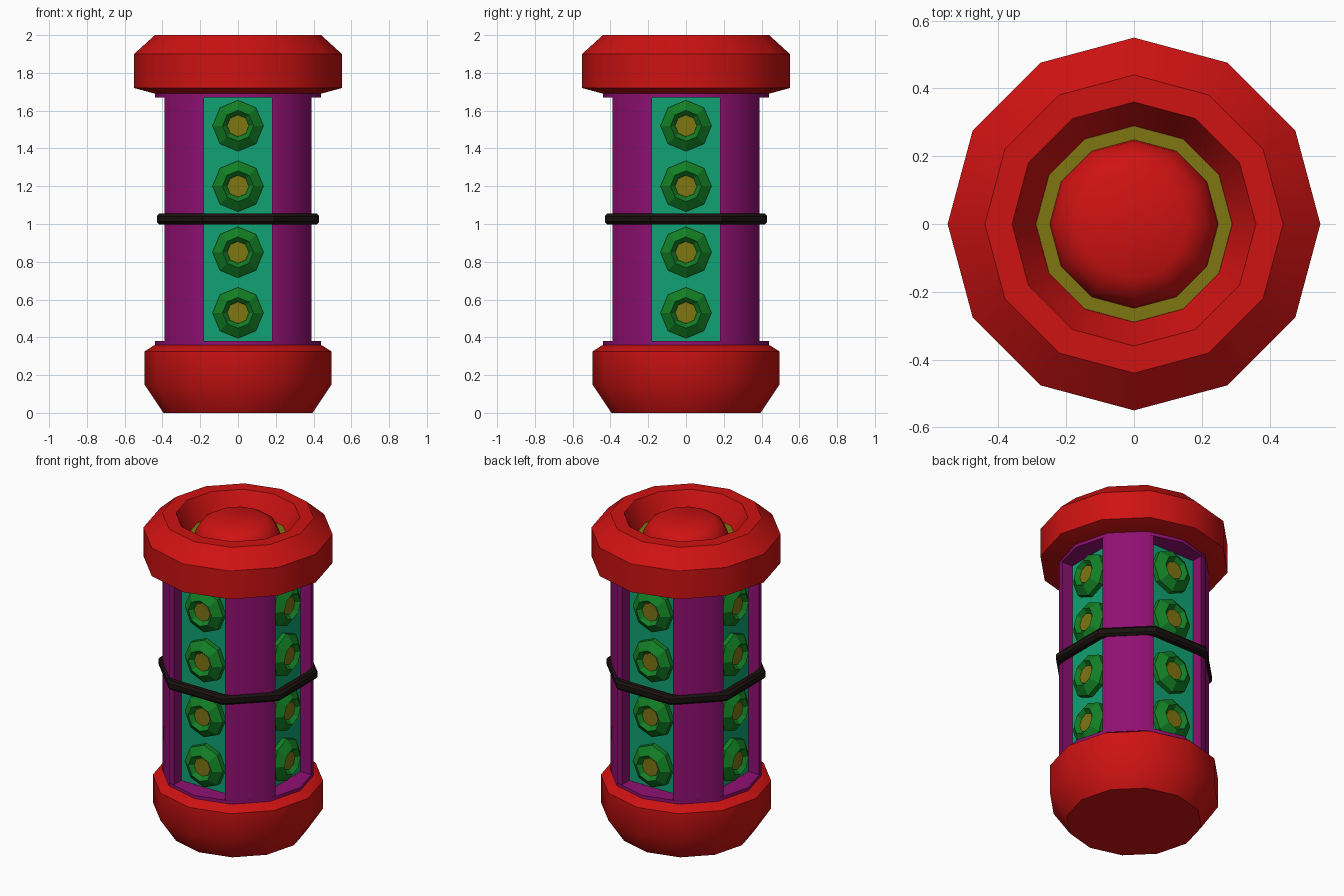
import bpy, bmesh, math
from mathutils import Matrix

if "Cube" in bpy.data.objects:
    bpy.data.objects.remove(bpy.data.objects["Cube"])


def material(name, r, g, b):
    m = bpy.data.materials.new(name)
    m.diffuse_color = (r, g, b, 1)
    m.use_nodes = True
    m.node_tree.nodes["Principled BSDF"].inputs["Base Color"].default_value = m.diffuse_color
    return m


RED = material("red", 0.62, 0.006, 0.006)
PURPLE = material("purple", 0.28, 0.005, 0.17)
TEAL = material("teal", 0.005, 0.36, 0.17)
GREEN = material("green", 0.006, 0.21, 0.018)
OLIVE = material("olive", 0.21, 0.18, 0.006)
BLACK = material("black", 0.010, 0.006, 0.005)


def loft(name, rings, mat, matrix=Matrix(), closed=False, smooth=35):
    """Skin a list of point rings; cap both ends, or join last to first."""
    bm = bmesh.new()
    vs = [[bm.verts.new(p) for p in ring] for ring in rings]
    n = len(rings[0])
    pairs = list(zip(vs, vs[1:])) + ([(vs[-1], vs[0])] if closed else [])
    for a, b in pairs:
        for i in range(n):
            j = (i + 1) % n
            bm.faces.new((a[i], a[j], b[j], b[i]))
    if not closed:
        bm.faces.new(vs[0][::-1])
        bm.faces.new(vs[-1])
    bmesh.ops.recalc_face_normals(bm, faces=bm.faces)
    bm.transform(matrix)
    me = bpy.data.meshes.new(name)
    bm.to_mesh(me)
    bm.free()
    me.materials.append(mat)
    ob = bpy.data.objects.new(name, me)
    bpy.context.collection.objects.link(ob)
    if smooth:
        bpy.ops.object.select_all(action='DESELECT')
        ob.select_set(True)
        bpy.context.view_layer.objects.active = ob
        bpy.ops.object.shade_smooth_by_angle(angle=math.radians(smooth))
    return ob


def lathe(name, profile, sides, mat, **kw):
    t = [2 * math.pi * i / sides for i in range(sides)]
    rings = [[(r * math.cos(a), r * math.sin(a), z) for a in t] for r, z in profile]
    return loft(name, rings, mat, **kw)


def four_way(points):
    """Repeat one quadrant of an outline around the z axis."""
    out = []
    for k in range(4):
        for x, y in points:
            for _ in range(k):
                x, y = -y, x
            out.append((x, y))
    return out


# End caps
lathe("base_cap", [(0.395, 0), (0.495, 0.15), (0.495, 0.325), (0.44, 0.36)], 12, RED)
lathe("top_cap", [(0.44, 1.69), (0.55, 1.72), (0.55, 1.90), (0.44, 2.0),
                  (0.36, 2.0), (0.29, 1.87)], 12, RED)

# Glowing floor and button inside the top cap
lathe("top_floor", [(0.29, 1.865), (0.289, 1.874)], 12, OLIVE)
lathe("top_button", [(0.25, 1.865), (0.245, 1.90), (0.215, 1.95), (0.16, 1.982)], 12, RED)

# Body: four pillars around a recessed core, with a rim at each end
outline = four_way([(0.31, 0.18), (0.39, 0.18), (0.381, 0.22),
                    (0.22, 0.381), (0.18, 0.39), (0.18, 0.31)])
loft("pillars", [[(x, y, z) for x, y in outline] for z in (0.37, 1.68)], PURPLE)
for name, z in (("lower_rim", 0.355), ("upper_rim", 1.67)):
    lathe(name, [(0.44, z), (0.44, z + 0.025)], 12, PURPLE)

# Black band stretched around the pillars
band = []
for d, z in ((0, 1.012), (0, 1.041), (-0.012, 1.055), (-0.04, 1.055),
             (-0.04, 0.998), (-0.012, 0.998)):
    a, b = 0.43 + d, 0.19 + 0.41 * d
    band.append([(x, y, z) for x, y in four_way([(a, b), (b, a)])])
loft("band", band, BLACK, closed=True)

# Teal panels with four octagonal sockets on every side
for side in range(4):
    turn = Matrix.Rotation(side * math.pi / 2, 4, 'Z')
    rect = [(-0.18, -0.315), (0.18, -0.315), (0.18, -0.30), (-0.18, -0.30)]
    loft(f"panel_{side}", [[(x, y, z) for x, y in rect] for z in (0.38, 1.67)],
         TEAL, matrix=turn, smooth=0)
    for i, z in enumerate((0.53, 0.85, 1.20, 1.52)):
        place = turn @ Matrix.Translation((0, 0, z)) @ Matrix.Rotation(math.pi / 2, 4, 'X')
        lathe(f"socket_{side}_{i}", [(0.135, 0.31), (0.135, 0.345), (0.082, 0.385),
                                     (0.058, 0.358)], 8, GREEN, matrix=place, smooth=0)
        lathe(f"lamp_{side}_{i}", [(0.058, 0.355), (0.057, 0.362)], 8, OLIVE,
              matrix=place, smooth=0)
